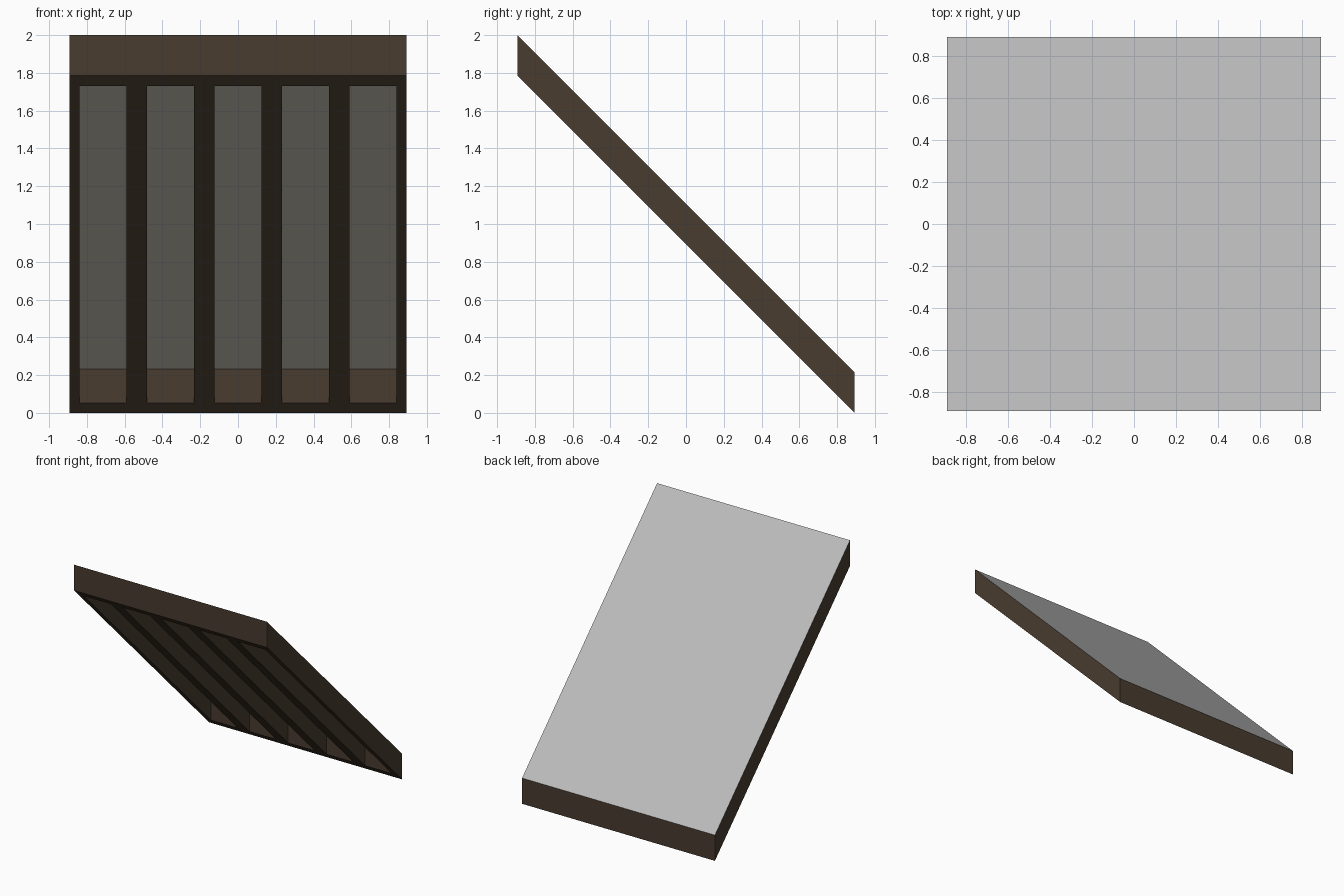
import bpy, bmesh
from mathutils import Matrix

if "Cube" in bpy.data.objects:
    bpy.data.objects.remove(bpy.data.objects["Cube"])

SIZE, THICK = 1.785, 0.215      # plan size and vertical thickness
BAYS, BORDER, DEPTH = 5, 0.0535, 0.18


def material(name, rgb):
    m = bpy.data.materials.new(name)
    m.diffuse_color = (*rgb, 1)
    m.use_nodes = True
    m.node_tree.nodes["Principled BSDF"].inputs["Base Color"].default_value = m.diffuse_color
    return m


# Flat slab, underside split into equal bays
bm = bmesh.new()
bmesh.ops.create_cube(bm, size=1, matrix=Matrix.Diagonal((SIZE, SIZE, THICK, 1)))
under = [f for f in bm.faces if f.normal.z < -0.9]
ends = [e for e in under[0].edges
        if abs(e.verts[0].co.x - e.verts[1].co.x) > 1]
bmesh.ops.subdivide_edges(bm, edges=ends, cuts=BAYS - 1, use_grid_fill=True)
bm.normal_update()

# Recess every bay between the rafters
bays = [f for f in bm.faces if f.normal.z < -0.9]
bmesh.ops.inset_individual(bm, faces=bays, thickness=BORDER, use_even_offset=True)
bmesh.ops.inset_individual(bm, faces=bays, thickness=0, depth=-DEPTH)
bm.normal_update()

# Timber frame, grey covering on top and on the recess ceilings
for f in bm.faces:
    if f.normal.z > 0.9:
        f.material_index = 1
for f in bays:
    f.material_index = 2

# Shear to a 45 degree pitch with upright edges
for v in bm.verts:
    v.co.z += THICK / 2 + SIZE / 2 - v.co.y

mesh = bpy.data.meshes.new("roof_panel")
bm.normal_update()
bm.to_mesh(mesh)
bm.free()
mesh.materials.append(material("dark_timber", (0.065, 0.045, 0.028)))
mesh.materials.append(material("grey_covering", (0.5, 0.5, 0.5)))
mesh.materials.append(material("grey_lining", (0.4, 0.38, 0.33)))
roof = bpy.data.objects.new("roof_panel", mesh)
bpy.context.collection.objects.link(roof)
